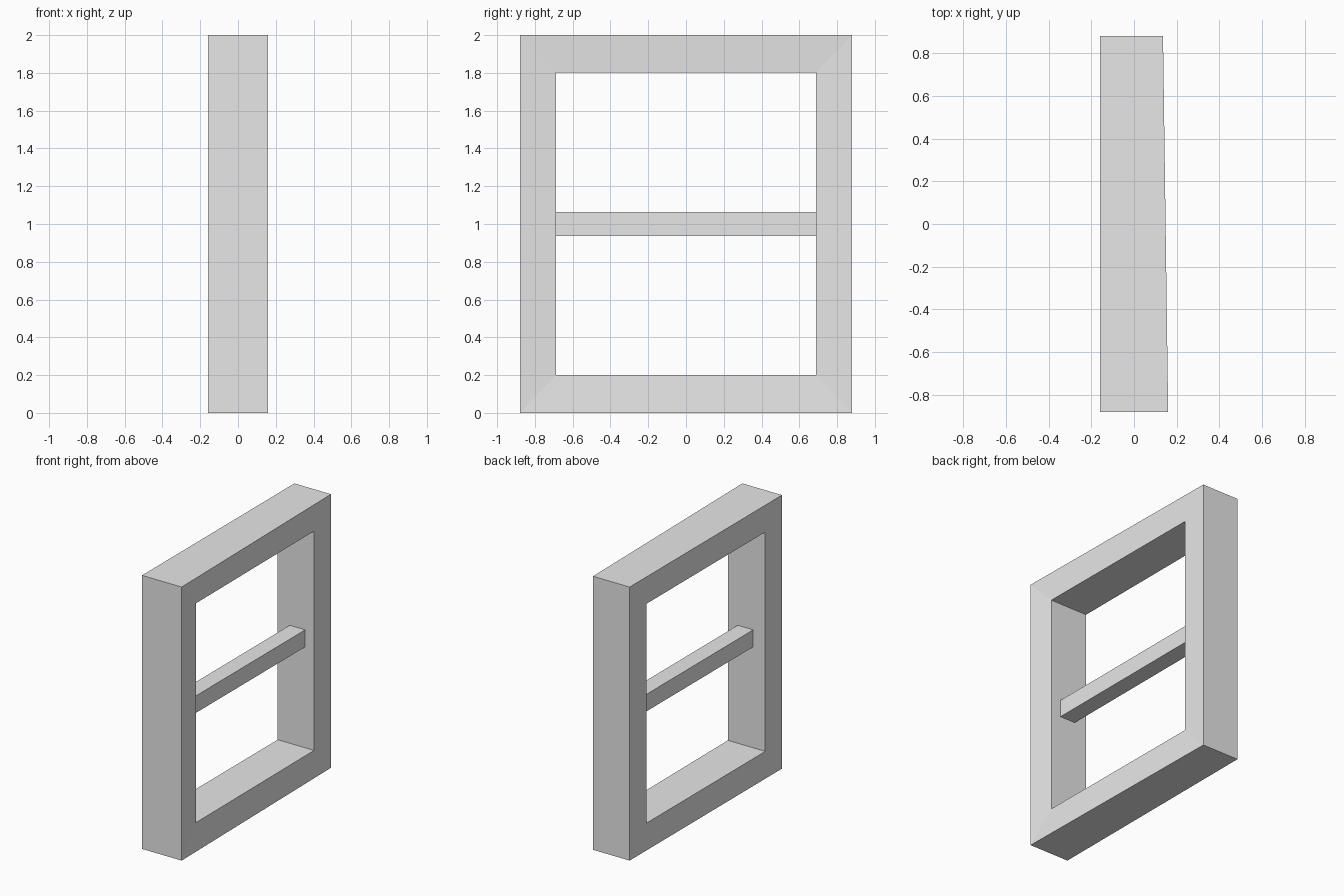
import bpy
import bmesh

cube = bpy.data.objects.get("Cube")
if cube:
    bpy.data.objects.remove(cube, do_unlink=True)

# Single flat colour
grey = bpy.data.materials.new("light_grey")
grey.use_nodes = True
colour = (0.8, 0.8, 0.8, 1)
grey.diffuse_color = colour
grey.node_tree.nodes["Principled BSDF"].inputs["Base Color"].default_value = colour


def finish(bm, name):
    bmesh.ops.recalc_face_normals(bm, faces=bm.faces)
    mesh = bpy.data.meshes.new(name)
    bm.to_mesh(mesh)
    bm.free()
    mesh.materials.append(grey)
    obj = bpy.data.objects.new(name, mesh)
    bpy.context.collection.objects.link(obj)
    return obj


def rectangle(bm, half_y, z_low, z_high, x_front, x_back):
    """Four corners; x may differ between the front and back ends."""
    corners = [(x_front, -half_y, z_low), (x_back, half_y, z_low),
               (x_back, half_y, z_high), (x_front, -half_y, z_high)]
    return [bm.verts.new(c) for c in corners]


# Frame: four loops bridged into a mitred ring, thinner at the back
bm = bmesh.new()
outer, inner = (0.88, 0, 2), (0.687, 0.2, 1.803)
loops = [
    rectangle(bm, *outer, -0.16, -0.16),
    rectangle(bm, *outer, 0.16, 0.136),
    rectangle(bm, *inner, 0.142, 0.134),
    rectangle(bm, *inner, -0.16, -0.16),
]
for a, b in zip(loops, loops[1:] + loops[:1]):
    for i in range(4):
        j = (i + 1) % 4
        bm.faces.new((a[i], a[j], b[j], b[i]))
finish(bm, "frame")

# Crossbar spanning the opening
bm = bmesh.new()
bmesh.ops.create_cube(bm, size=1)
bmesh.ops.scale(bm, vec=(0.125, 1.374, 0.125), verts=bm.verts)
bmesh.ops.translate(bm, vec=(0, 0, 1), verts=bm.verts)
finish(bm, "crossbar")
